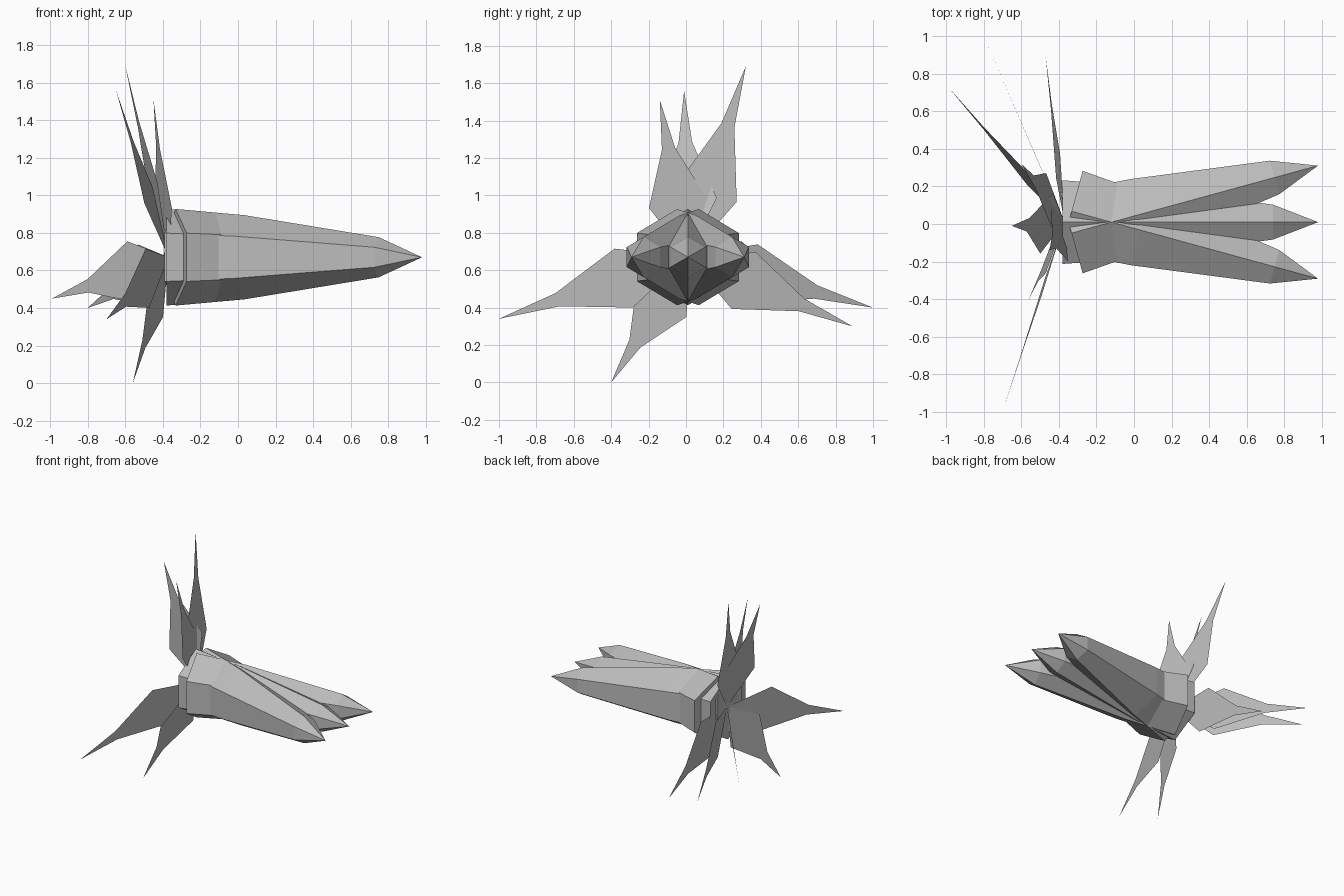
import bpy
import bmesh
import math
from mathutils import Matrix, Vector

default_cube = bpy.data.objects.get("Cube")
if default_cube:
    bpy.data.objects.remove(default_cube, do_unlink=True)

# One plain grey for the whole model
grey = bpy.data.materials.new("plain_grey")
grey.use_nodes = True
grey.diffuse_color = (0.5, 0.5, 0.5, 1)
grey.node_tree.nodes["Principled BSDF"].inputs["Base Color"].default_value = grey.diffuse_color


def add_object(name, bm):
    """Turn a bmesh into a flat shaded object."""
    mesh = bpy.data.meshes.new(name)
    bm.to_mesh(mesh)
    bm.free()
    mesh.materials.append(grey)
    obj = bpy.data.objects.new(name, mesh)
    bpy.context.collection.objects.link(obj)
    return obj


# Pods: long six-sided spikes that cross near their thick ends
PIVOT = Vector((-0.12, 0.01, 0.67))
POD_RINGS = [(-0.26, 0.257), (0.12, 0.224), (0.86, 0.107)]  # distance, radius
POD_TIP = 1.1
SIDES = 6


def add_pod(name, turn):
    bm = bmesh.new()
    rings = []
    for along, radius in POD_RINGS:
        ring = []
        for i in range(SIDES):
            angle = math.tau * i / SIDES
            ring.append(bm.verts.new((along, radius * math.sin(angle), radius * math.cos(angle))))
        rings.append(ring)
    tip = bm.verts.new((POD_TIP, 0, 0))
    bm.faces.new(rings[0])
    for i in range(SIDES):
        j = (i + 1) % SIDES
        for lower, upper in zip(rings, rings[1:]):
            bm.faces.new((lower[i], lower[j], upper[j], upper[i]))
        bm.faces.new((rings[-1][i], rings[-1][j], tip))
    bmesh.ops.recalc_face_normals(bm, faces=bm.faces)
    # Each turned pod slides along its own axis so the tips line up
    slide = Vector((0.04 if turn else 0, 0, 0))
    bm.transform(Matrix.Translation(PIVOT) @ Matrix.Rotation(turn, 4, "Z") @ Matrix.Translation(slide))
    return add_object(name, bm)


splay = math.radians(15.3)
for pod_name, pod_turn in (("left_back_pod", splay), ("middle_pod", 0), ("right_front_pod", -splay)):
    add_pod(pod_name, pod_turn)


# Leaves: flat pointed blades fanning out from the stem end
HUB = Vector((-0.37, 0.01, 0.67))
SHOULDER, WAIST = (0.34, 0.165), (0.69, 0.037)  # share of length, half width


def add_leaf(name, tip, across):
    """Blade from the hub to the tip, widened along the across direction."""
    axis = Vector(tip) - HUB
    side = Vector(across)
    side -= side.project(axis)
    side.normalize()
    bm = bmesh.new()
    outline = [HUB]
    outline += [HUB + axis * share + side * width for share, width in (SHOULDER, WAIST)]
    outline.append(HUB + axis)
    outline += [HUB + axis * share - side * width for share, width in (WAIST, SHOULDER)]
    bm.faces.new([bm.verts.new(point) for point in outline])
    return add_object(name, bm)


LEAVES = {
    "upper_front_leaf": ((-0.45, -0.14, 1.51), (-0.09, 0.32, 0.03)),
    "upper_middle_leaf": ((-0.65, -0.01, 1.56), (0.06, 0.32, 0.05)),
    "upper_back_leaf": ((-0.6, 0.32, 1.69), (-0.02, 0.27, -0.17)),
    "front_leaf": ((-0.7, -1, 0.34), (-0.02, -0.1, 0.32)),
    "lower_front_leaf": ((-0.56, -0.4, 0.0), (0.08, 0.27, -0.09)),
    "back_leaf": ((-0.8, 1, 0.4), (-0.1, 0.22, 0.97)),
    "lower_back_leaf": ((-0.47, 0.89, 0.3), (0.02, 0.14, 0.3)),
    "outer_back_leaf": ((-0.99, 0.73, 0.45), (-0.02, 0.09, 0.33)),
}
for leaf_name, (leaf_tip, leaf_across) in LEAVES.items():
    add_leaf(leaf_name, leaf_tip, leaf_across)
